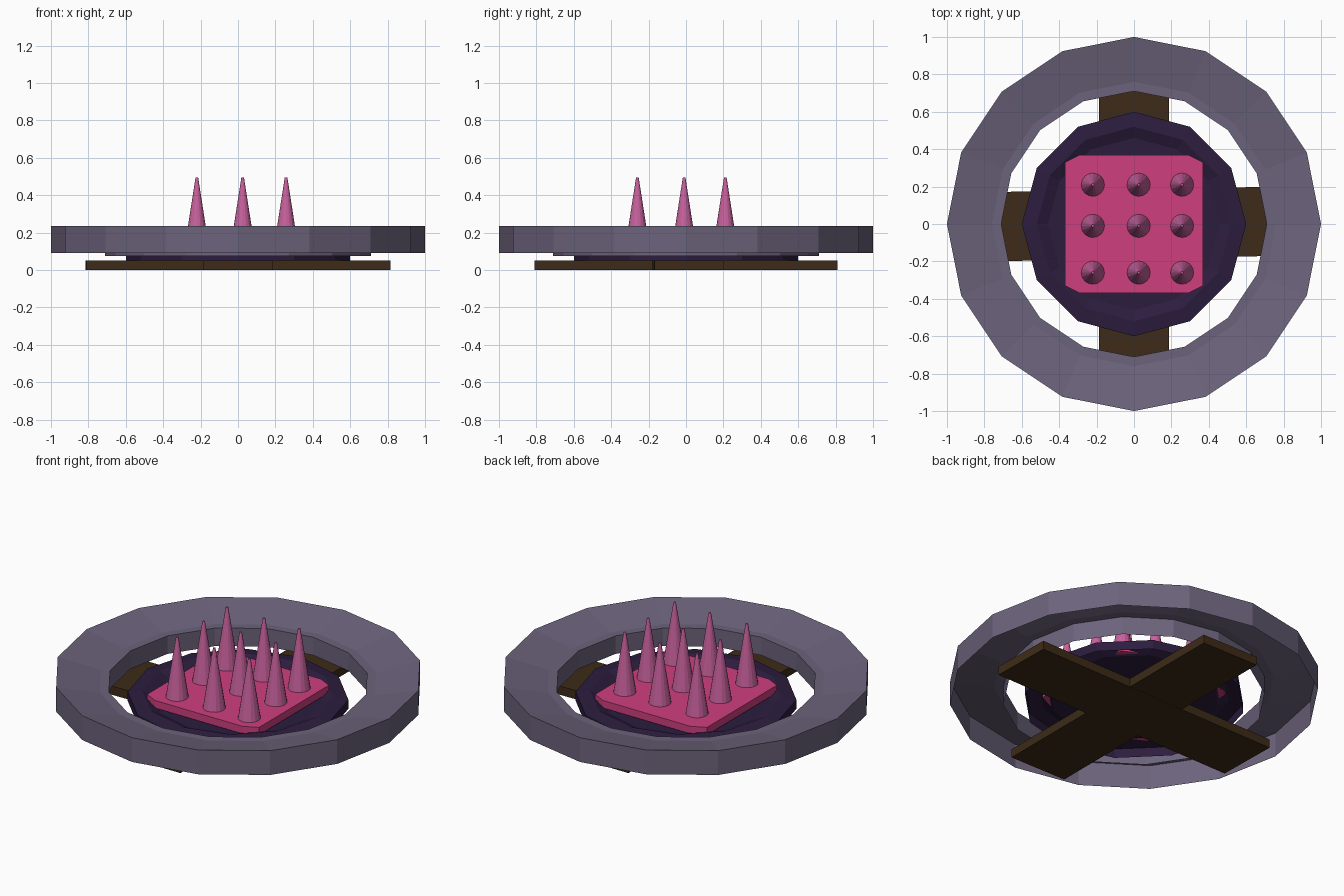
import bpy, bmesh, math
from mathutils import Matrix

if "Cube" in bpy.data.objects:
    bpy.data.objects.remove(bpy.data.objects["Cube"])

def material(name, rgb):
    m = bpy.data.materials.new(name)
    m.diffuse_color = (*rgb, 1)
    m.use_nodes = True
    m.node_tree.nodes["Principled BSDF"].inputs["Base Color"].default_value = m.diffuse_color
    return m

STONE = material("stone", (0.15, 0.125, 0.20))
DARK = material("dark_purple", (0.025, 0.012, 0.048))
PINK = material("pink", (0.62, 0.05, 0.21))
SPIKE = material("spike_pink", (0.58, 0.12, 0.34))
WOOD = material("wood", (0.047, 0.024, 0.009))

def finish(bm, name, mat, recalc=True):
    if recalc:
        bmesh.ops.recalc_face_normals(bm, faces=bm.faces[:])
    me = bpy.data.meshes.new(name)
    bm.to_mesh(me)
    bm.free()
    me.materials.append(mat)
    ob = bpy.data.objects.new(name, me)
    bpy.context.collection.objects.link(ob)
    return ob

def lathe(name, profile, sides, mat, cap=False):
    """Spin an open (radius, z) profile, listed from the outside in."""
    bm = bmesh.new()
    rings = [[bm.verts.new((r * math.cos(math.tau * i / sides),
                            r * math.sin(math.tau * i / sides), z))
              for i in range(sides)] for r, z in profile]
    for a, b in zip(rings, rings[1:]):
        for i in range(sides):
            j = (i + 1) % sides
            bm.faces.new((a[i], a[j], b[j], b[i]))
    if cap:
        bm.faces.new(rings[-1])
    return finish(bm, name, mat, recalc=False)

def box(name, size, centre, mat, angle=0):
    bm = bmesh.new()
    bmesh.ops.create_cube(bm, size=1, matrix=Matrix.Translation(centre)
                          @ Matrix.Rotation(angle, 4, 'Z') @ Matrix.Diagonal((*size, 1)))
    return finish(bm, name, mat)

# Outer ring: open underneath, top slopes inward to a flat lip
lathe("outer_ring", [(1, .09), (1, .235), (.76, .183), (.71, .183), (.71, .075)], 16, STONE)

# Shallow dish with a raised rim
lathe("dish", [(.6, .05), (.6, .105), (.52, .115), (.46, .09)], 12, DARK, cap=True)

# Crossed planks underneath
box("plank_across", (1.625, .37, .052), (0, 0, .026), WOOD, math.radians(1.1))
box("plank_along", (.372, 1.62, .051), (0, 0, .0265), WOOD)

# Square plate with clipped corners
bm = bmesh.new()
h, a, b = .37, .33, .29
pts = [(h, -a), (h, a), (b, h), (-b, h), (-h, a), (-h, -a), (-b, -h), (b, -h)]
base = bm.faces.new([bm.verts.new((x, y, .095)) for x, y in pts])
top = bmesh.ops.extrude_face_region(bm, geom=[base])["geom"]
bmesh.ops.translate(bm, vec=(0, 0, .045), verts=[v for v in top if isinstance(v, bmesh.types.BMVert)])
finish(bm, "spike_plate", PINK)

# Three by three spikes
for x in (-.22, .025, .257):
    for y in (.21, -.01, -.26):
        bm = bmesh.new()
        bmesh.ops.create_cone(bm, cap_ends=True, segments=16, radius1=.063, radius2=.007,
                              depth=.36, matrix=Matrix.Translation((x, y, .315)))
        finish(bm, "spike", SPIKE)
